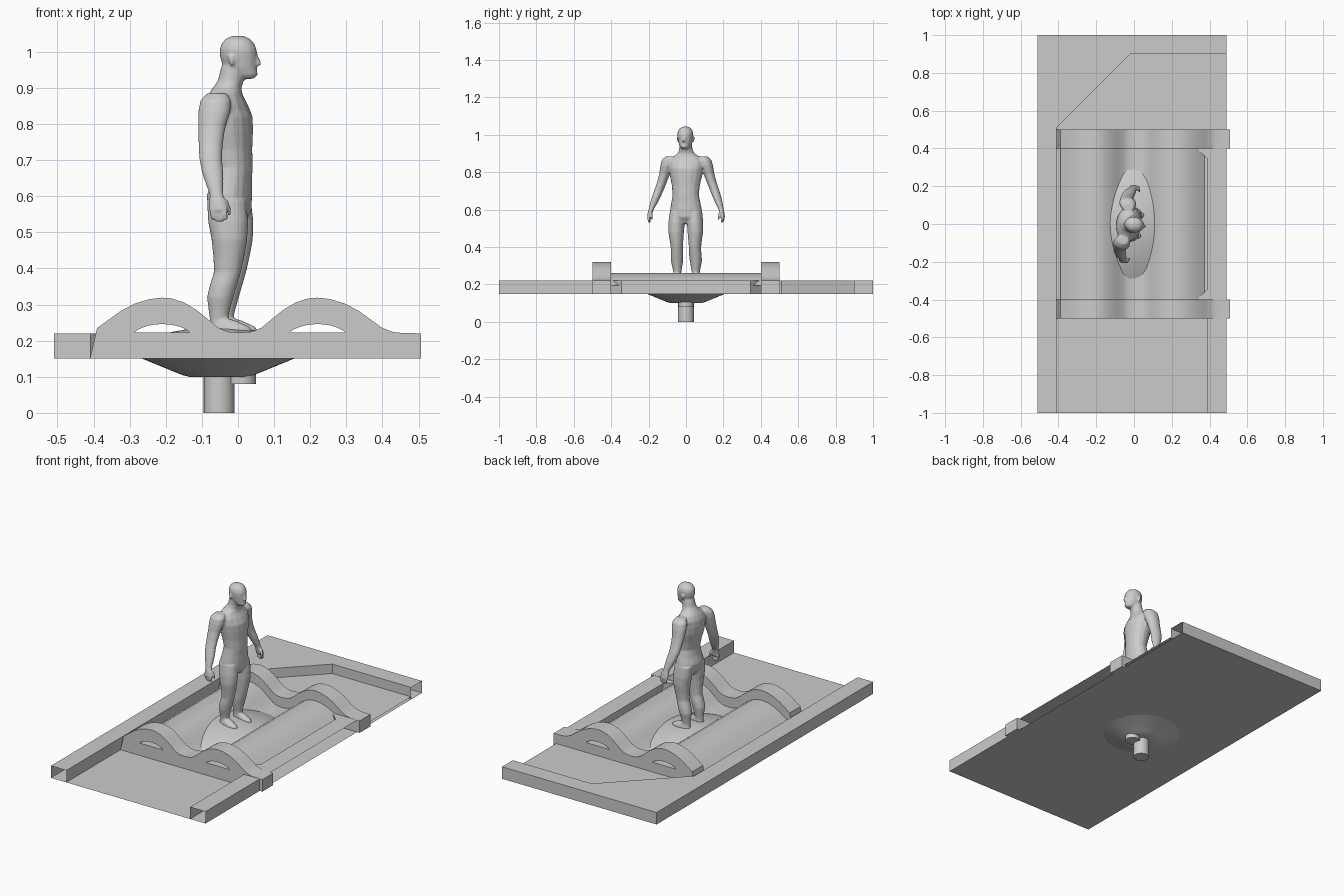
import bpy, bmesh, math
from mathutils import Matrix, Vector

if "Cube" in bpy.data.objects:
    bpy.data.objects.remove(bpy.data.objects["Cube"])

TOP, BOTTOM = 0.22, 0.15


def finish(name, bm, smooth=None):
    mesh = bpy.data.meshes.new(name)
    bmesh.ops.recalc_face_normals(bm, faces=bm.faces)
    bm.to_mesh(mesh)
    bm.free()
    ob = bpy.data.objects.new(name, mesh)
    bpy.context.collection.objects.link(ob)
    if smooth:
        shade(ob, smooth)
    return ob


def select(ob):
    bpy.ops.object.select_all(action='DESELECT')
    ob.select_set(True)
    bpy.context.view_layer.objects.active = ob


def shade(ob, angle):
    select(ob)
    bpy.ops.object.shade_smooth_by_angle(angle=math.radians(angle))


def rail(name, outline, open_edges):
    """Upright walls with a flat top; listed edges stay open."""
    bm = bmesh.new()
    lo = [bm.verts.new((x, y, BOTTOM)) for x, y in outline]
    hi = [bm.verts.new((x, y, TOP)) for x, y in outline]
    bm.faces.new(hi)
    n = len(outline)
    for i in range(n):
        if i not in open_edges:
            j = (i + 1) % n
            bm.faces.new((lo[i], lo[j], hi[j], hi[i]))
    return finish(name, bm)


def plate(name, outline, z):
    bm = bmesh.new()
    bm.faces.new([bm.verts.new((x, y, z)) for x, y in outline])
    return finish(name, bm)


def lathe(name, profile, x, steps=48):
    bm = bmesh.new()
    vs = [bm.verts.new((r, 0, z)) for r, z in profile]
    es = [bm.edges.new(p) for p in zip(vs, vs[1:])]
    bmesh.ops.spin(bm, geom=vs + es, cent=(0, 0, 0), axis=(0, 0, 1),
                   angle=math.tau, steps=steps)
    bmesh.ops.remove_doubles(bm, verts=bm.verts, dist=0.0003)
    bmesh.ops.translate(bm, verts=bm.verts, vec=(x, 0, 0))
    return finish(name, bm, 25)


# Tray: base, left and back rail with diagonal corner, right rail, raised rear floor
plate("tray_base", [(-.51, -1), (.49, -1), (.49, 1), (-.51, 1)], BOTTOM)
rail("left_back_rail", [(-.51, 1), (.49, 1), (.49, .9), (-.02, .9), (-.41, .51),
                        (-.41, -1), (-.51, -1)], {1, 5})
rail("right_rail", [(.39, -1), (.49, -1), (.49, -.44), (.49, .44), (.49, .5), (.33, .5),
                    (.33, .4), (.39, .345), (.39, -.345), (.33, -.4), (.33, -.5),
                    (.39, -.5)], {0, 2})
plate("rear_floor", [(-.41, .5), (.49, .5), (.49, .9), (-.02, .9), (-.41, .51)], .165)

# Double hump height, symmetric about the middle
HUMP = [(0, .222), (.035, .225), (.06, .236), (.09, .261), (.12, .285), (.155, .306),
        (.19, .317), (.215, .319), (.25, .315), (.29, .303), (.33, .282), (.37, .253),
        (.395, .235), (.42, .225), (.44, .222)]
HALF = [(x, z) for x, z in HUMP]
WAVE = [(-x + .005, z) for x, z in reversed(HALF[1:])] + [(x + .005, z) for x, z in HALF]
WAVE = [(x, z) for x, z in WAVE if x > -.415]


def arch(name, y):
    """Wavy end wall with two lens-shaped openings."""
    cu = bpy.data.curves.new(name, 'CURVE')
    cu.dimensions = '2D'
    cu.fill_mode = 'BOTH'
    cu.extrude = .05
    outer = [(-.41, BOTTOM)] + WAVE + [(.507, TOP), (.507, BOTTOM)]
    loops = [outer]
    for c in (-.21, .22):
        arc = [(c + .077 * math.cos(math.pi * i / 12),
                .222 + .024 * math.sin(math.pi * i / 12) ** 1.5) for i in range(13)]
        loops.append(arc)
    for pts in loops:
        s = cu.splines.new('POLY')
        s.points.add(len(pts) - 1)
        for p, (x, z) in zip(s.points, pts):
            p.co = (x, z, 0, 1)
        s.use_cyclic_u = True
    ob = bpy.data.objects.new(name, cu)
    bpy.context.collection.objects.link(ob)
    ob.location.y = y
    ob.rotation_euler.x = math.pi / 2
    select(ob)
    bpy.ops.object.convert(target='MESH')
    shade(bpy.context.object, 30)


arch("front_arch", -.45)
arch("back_arch", .45)

# Thin wavy cover between the arches
bm = bmesh.new()
rows = [[bm.verts.new((max(-.41, min(.39, x)), y, z - .058)) for x, z in WAVE if x < .4]
        for y in (-.4, .4)]
for i in range(len(rows[0]) - 1):
    bm.faces.new((rows[0][i], rows[0][i + 1], rows[1][i + 1], rows[1][i]))
finish("wavy_cover", bm, 40)

# Saucer with domed top, and the two posts under it
dome = [(r, .238 - .85 * r * r) for r in (0, .04, .08, .12, .16, .2, .24, .28, .3)]
lathe("saucer", dome + [(.21, .15), (.1, .105), (.08, .1), (0, .1)], -.055)
lathe("main_post", [(0, .11), (.043, .11), (.043, 0), (0, 0)], -.052, 32)
lathe("short_post", [(0, .11), (.04, .11), (.04, .08), (0, .08)], .01, 32)

# Standing figure: lofted body parts fused into one skin
fig = bmesh.new()


def loft(rings, n=16, mirror=False):
    """Each ring: centre x, y, z, half depth, half width."""
    for side in ((1, -1) if mirror else (1,)):
        loops = [[fig.verts.new((x + rx * math.cos(math.tau * i / n),
                                 side * (y + ry * math.sin(math.tau * i / n)), z))
                  for i in range(n)] for x, y, z, rx, ry in rings]
        made = [fig.faces.new(loops[0]), fig.faces.new(loops[-1])]
        for a, b in zip(loops, loops[1:]):
            for i in range(n):
                j = (i + 1) % n
                made.append(fig.faces.new((a[i], a[j], b[j], b[i])))
        bmesh.ops.recalc_face_normals(fig, faces=made)


# torso and neck
loft([(-.02, 0, .525, .035, .05), (-.022, 0, .56, .06, .082), (-.024, 0, .6, .063, .086),
      (-.018, 0, .64, .057, .078), (-.014, 0, .68, .055, .071), (-.02, 0, .73, .06, .076),
      (-.026, 0, .78, .068, .087), (-.028, 0, .82, .069, .093), (-.034, 0, .855, .06, .095),
      (-.035, 0, .88, .048, .075), (-.03, 0, .9, .04, .046), (-.02, 0, .92, .036, .036),
      (-.01, 0, .96, .036, .034)])
# head, nose and ears
loft([(.022, 0, .925, .022, .016), (.016, 0, .935, .04, .026), (.006, 0, .955, .047, .035),
      (.002, 0, .985, .052, .041), (.001, 0, 1.005, .052, .043), (0, 0, 1.022, .046, .039),
      (0, 0, 1.036, .034, .028), (0, 0, 1.044, .014, .012)])
loft([(.055, 0, .962, .01, .008), (.052, 0, .972, .013, .008), (.046, 0, .995, .009, .006)], 8)
loft([(-.012, .039, .962, .005, .005), (-.012, .042, .975, .009, .006),
      (-.014, .042, .99, .008, .006)], 8, True)
# legs and feet
loft([(-.025, .045, .59, .055, .042), (-.02, .05, .53, .056, .044), (-.016, .052, .48, .05, .042),
      (-.018, .05, .43, .043, .036), (-.022, .049, .39, .038, .032), (-.034, .05, .35, .038, .034),
      (-.042, .051, .32, .037, .032), (-.045, .05, .28, .029, .024), (-.046, .05, .255, .025, .02),
      (-.046, .05, .225, .027, .021)], 16, True)
loft([(-.012, .054, .222, .062, .026), (-.016, .054, .238, .058, .024),
      (-.034, .052, .258, .032, .019)], 16, True)
# arms and hands
loft([(-.045, .088, .885, .028, .024), (-.047, .1, .865, .043, .034), (-.05, .108, .835, .045, .034),
      (-.055, .12, .79, .038, .029), (-.056, .135, .745, .034, .026), (-.054, .15, .705, .032, .025),
      (-.046, .165, .665, .03, .023), (-.038, .178, .63, .024, .019), (-.032, .188, .605, .019, .014),
      (-.028, .194, .585, .024, .013), (-.026, .198, .56, .026, .012)], 16, True)
for k in range(4):
    x = -.045 + k * .0125
    tip = .525 + .006 * abs(k - 1.5)
    loft([(x, .198, .572, .0065, .008), (x + .003, .2, .548, .006, .007),
          (x + .005, .196, tip, .005, .006)], 8, True)
loft([(-.008, .188, .59, .008, .008), (.002, .183, .565, .007, .007),
      (.003, .179, .545, .005, .005)], 8, True)

turn = Matrix.Translation((-.025, 0, 0)) @ Matrix.Rotation(math.radians(-8.5), 4, 'Z') \
    @ Matrix.Translation((.025, 0, 0))
fig.transform(turn)
mesh = bpy.data.meshes.new("standing_figure")
fig.to_mesh(mesh)
fig.free()
body = bpy.data.objects.new("standing_figure", mesh)
bpy.context.collection.objects.link(body)
skin = body.modifiers.new("fuse", 'REMESH')
skin.mode = 'VOXEL'
skin.voxel_size = .0045
skin.use_smooth_shade = True
soft = body.modifiers.new("soften", 'SMOOTH')
soft.factor = .5
soft.iterations = 5
